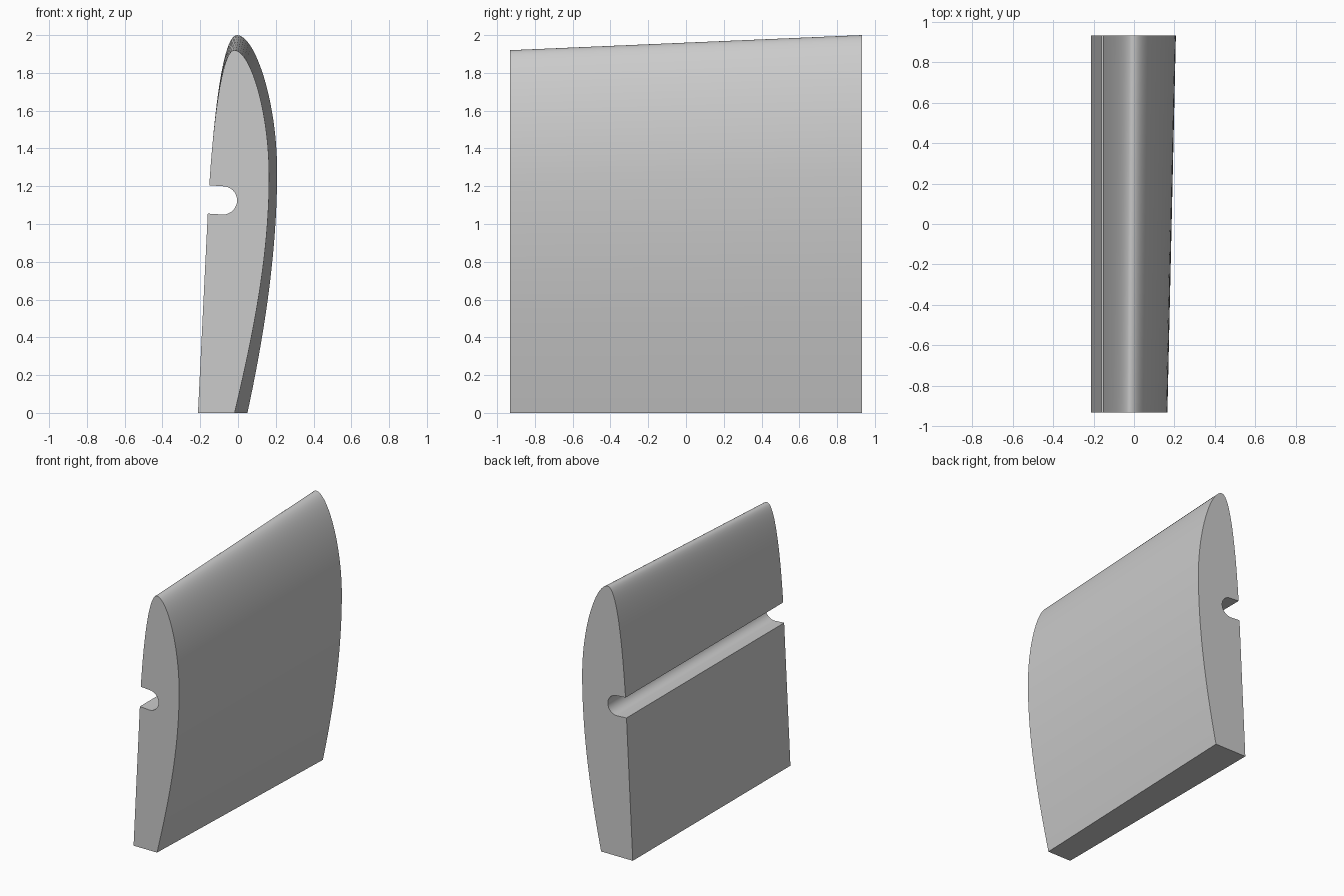
import bpy, bmesh, math
from mathutils import Vector
from mathutils.geometry import interpolate_bezier

cube = bpy.data.objects.get("Cube")
if cube:
    bpy.data.objects.remove(cube, do_unlink=True)

grey = bpy.data.materials.new("plain grey")
grey.use_nodes = True
color = (0.6, 0.6, 0.6, 1)
grey.diffuse_color = color
grey.node_tree.nodes["Principled BSDF"].inputs["Base Color"].default_value = color

HALF_SPAN = 0.932


def bezier(a, b, c, d, n):
    """Sampled curve without its last point."""
    return interpolate_bezier(*[Vector((p[0], p[1], 0)) for p in (a, b, c, d)], n + 1)[:-1]


def section(tail, belly, crest, bulge_lower, bulge_upper, nose):
    """Outline of the wing: cambered side, rounded nose, slotted flat side."""
    shoulder = (-0.152, 1.205)
    pts = bezier(tail, *bulge_lower, belly, 20)
    pts += bezier(belly, *bulge_upper, crest, 24)
    pts += bezier(crest, *nose, shoulder, 24)
    pts.append(Vector((*shoulder, 0)))
    # round-bottomed slot
    for i in range(17):
        a = math.pi / 2 - math.pi * i / 16
        pts.append(Vector((-0.08 + 0.075 * math.cos(a), 1.125 + 0.075 * math.sin(a), 0)))
    pts += [Vector((-0.16, 1.055, 0)), Vector((-0.212, 0, 0))]
    return pts


front = section((-0.018, 0), (0.165, 1.25), (-0.02, 1.92),
                ((0.08, 0.41), (0.165, 0.83)), ((0.165, 1.6), (0.065, 1.92)),
                ((-0.085, 1.92), (-0.13, 1.55)))
back = section((0.05, 0), (0.207, 1.28), (-0.005, 2.0),
               ((0.14, 0.42), (0.207, 0.85)), ((0.207, 1.65), (0.09, 2.0)),
               ((-0.08, 2.0), (-0.125, 1.6)))

# loft between the two end outlines
bm = bmesh.new()
rings = [[bm.verts.new((p.x, y, p.y)) for p in pts]
         for pts, y in ((front, -HALF_SPAN), (back, HALF_SPAN))]
n = len(front)
for i in range(n):
    j = (i + 1) % n
    bm.faces.new((rings[0][i], rings[0][j], rings[1][j], rings[1][i]))
for ring in rings:
    bm.faces.new(ring)
bmesh.ops.recalc_face_normals(bm, faces=bm.faces)

mesh = bpy.data.meshes.new("wing_section")
bm.to_mesh(mesh)
bm.free()
mesh.materials.append(grey)
wing = bpy.data.objects.new("wing_section", mesh)
bpy.context.collection.objects.link(wing)
bpy.context.view_layer.objects.active = wing
wing.select_set(True)
bpy.ops.object.shade_smooth_by_angle(angle=math.radians(30))
